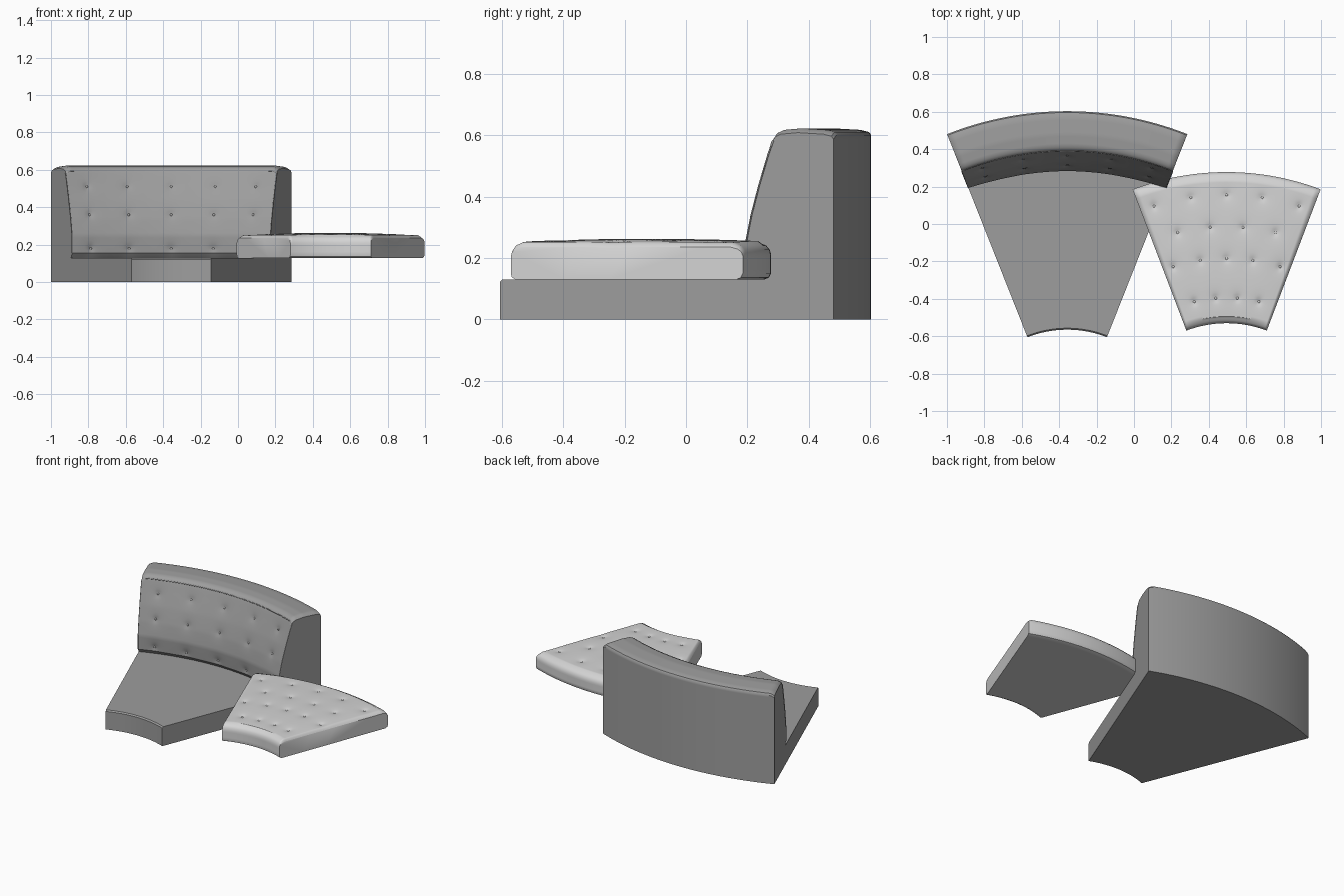
import bpy
import bmesh
import math
from mathutils import Matrix, Vector

cube = bpy.data.objects.get("Cube")
if cube:
    bpy.data.objects.remove(cube, do_unlink=True)


def material(name, value):
    mat = bpy.data.materials.new(name)
    mat.use_nodes = True
    color = (value, value, value, 1)
    mat.diffuse_color = color
    mat.node_tree.nodes["Principled BSDF"].inputs["Base Color"].default_value = color
    return mat


frame_grey = material("mid grey upholstery", 0.34)
cushion_grey = material("light grey upholstery", 0.66)


def polar(center, r, angle, z):
    return Vector((center[0] + r * math.sin(angle), center[1] + r * math.cos(angle), z))


def resample(points, step):
    """Split the long edges of a closed profile."""
    out = []
    for p, q in zip(points, points[1:] + points[:1]):
        count = max(1, round(math.dist(p, q) / step))
        for i in range(count):
            t = i / count
            out.append((p[0] + (q[0] - p[0]) * t, p[1] + (q[1] - p[1]) * t))
    return out


def finish(name, bm, mat):
    bmesh.ops.recalc_face_normals(bm, faces=bm.faces)
    mesh = bpy.data.meshes.new(name)
    bm.to_mesh(mesh)
    bm.free()
    obj = bpy.data.objects.new(name, mesh)
    bpy.context.collection.objects.link(obj)
    mesh.materials.append(mat)
    bpy.ops.object.select_all(action='DESELECT')
    obj.select_set(True)
    bpy.context.view_layer.objects.active = obj
    bpy.ops.object.shade_smooth_by_angle(angle=math.radians(35))
    return obj


def sweep(name, profile, center, half, mat, deform=None, segments=120):
    """Sweep a closed (radius, height) profile around a vertical axis."""
    bm = bmesh.new()
    rings = []
    for i in range(segments + 1):
        u = math.sin((i / segments - 0.5) * math.pi)
        ring = []
        for r, z in profile:
            if deform:
                r, z = deform(u, r, z)
            ring.append(bm.verts.new(polar(center, r, u * half, z)))
        rings.append(ring)
    n = len(profile)
    for a, b in zip(rings, rings[1:]):
        for j in range(n):
            k = (j + 1) % n
            bm.faces.new((a[j], a[k], b[k], b[j]))
    bm.faces.new(rings[0])
    bm.faces.new(rings[-1])
    return finish(name, bm, mat)


def dimple(d):
    return 0.004 * math.exp(-(d / 0.045) ** 2) + 0.007 * math.exp(-(d / 0.016) ** 2)


def buttons(name, spots, mat):
    """Small flattened buttons, each given as a position and a facing."""
    bm = bmesh.new()
    for pos, normal in spots:
        turn = normal.to_track_quat('Z', 'Y').to_matrix().to_4x4()
        place = Matrix.Translation(pos) @ turn @ Matrix.Diagonal((1, 1, 0.4, 1))
        bmesh.ops.create_uvsphere(bm, u_segments=10, v_segments=6, radius=0.007, matrix=place)
    return finish(name, bm, mat)


# Curved base plinth
BASE_AXIS = (-0.357, -1.142)
BASE_HALF = math.radians(21.6)
base_profile = [(0.577, 0), (0.577, 0.122), (0.585, 0.13), (1.745, 0.13), (1.745, 0)]
sweep("base_plinth", base_profile, BASE_AXIS, BASE_HALF, frame_grey, segments=48)

# Tufted backrest
front = [(1.455, 0.13), (1.436, 0.155), (1.436, 0.25), (1.455, 0.34), (1.483, 0.44),
         (1.515, 0.54), (1.532, 0.595)]
crown = [(1.54, 0.608), (1.56, 0.617), (1.62, 0.622), (1.71, 0.617), (1.738, 0.61),
         (1.745, 0.6), (1.745, 0.13)]
BACK_TUFTS = [(math.radians(a), z) for z in (0.18, 0.36, 0.51) for a in (-17.4, -9, 0, 9, 17.4)]


def front_radius(z):
    for (r1, z1), (r2, z2) in zip(front, front[1:]):
        if z <= z2:
            return r1 + (r2 - r1) * (z - z1) / (z2 - z1)
    return front[-1][0]


def bulge(u, z):
    return 0.014 * (1 - u ** 4) * max(0, math.sin((z - 0.1) / 0.5 * math.pi))


def shape_back(u, r, z):
    if 0.131 < z < 0.594 and r < 1.54 and abs(r - front_radius(z)) < 0.002:
        a = u * BASE_HALF
        r += sum(dimple(math.hypot((a - ta) * 1.47, z - tz)) for ta, tz in BACK_TUFTS)
        r -= bulge(u, z)
    end = max(0, (abs(u) - 0.94) / 0.06)
    if z > 0.59:
        z -= 0.014 * end ** 2
    return r, z


sweep("backrest", resample(front + crown, 0.013), BASE_AXIS, BASE_HALF, frame_grey, shape_back)
spots = []
for a, z in BACK_TUFTS:
    r = front_radius(z) - bulge(a / BASE_HALF, z) + 0.009
    spots.append((polar(BASE_AXIS, r, a, z), Vector((-math.sin(a), -math.cos(a), 0.25))))
buttons("backrest_buttons", spots, frame_grey)

# Piping around the backrest front
path = [polar(BASE_AXIS, r + 0.002, -BASE_HALF, z) for r, z in front[1:-1]]
for i in range(41):
    u = i / 20 - 1
    r, z = shape_back(u, *front[-1])
    path.append(polar(BASE_AXIS, r + 0.001, u * BASE_HALF, z))
path += [polar(BASE_AXIS, r + 0.002, BASE_HALF, z) for r, z in reversed(front[1:-1])]
curve = bpy.data.curves.new("backrest_piping", 'CURVE')
curve.dimensions = '3D'
curve.bevel_depth = 0.003
curve.bevel_resolution = 1
spline = curve.splines.new('POLY')
spline.points.add(len(path) - 1)
for point, co in zip(spline.points, path):
    point.co = (*co, 1)
curve.materials.append(frame_grey)
bpy.context.collection.objects.link(bpy.data.objects.new("backrest_piping", curve))

# Loose tufted seat cushion
SEAT_AXIS = (0.495, -1.1345)
SEAT_HALF = math.radians(20.85)
seat_profile = [(0.62, 0.13), (0.607, 0.137), (0.604, 0.15), (0.604, 0.21), (0.608, 0.227),
                (0.618, 0.241), (0.64, 0.25), (1.37, 0.25), (1.395, 0.241), (1.407, 0.227),
                (1.412, 0.21), (1.412, 0.15), (1.405, 0.136), (1.39, 0.13)]
SEAT_TUFTS = []
for row, r in enumerate((1.29, 1.12, 0.95, 0.74)):
    for a in ((-17.5, -8.5, 0, 8.5, 17.5), (-13.5, -4.5, 4.5, 13.5))[row % 2]:
        SEAT_TUFTS.append((math.radians(a), r))


def dome(u, r):
    return 0.012 * (1 - u ** 4) * math.sin((r - 0.604) / 0.808 * math.pi) ** 0.5


def shape_seat(u, r, z):
    end = max(0, (abs(u) - 0.94) / 0.06)
    if z > 0.249:
        a = u * SEAT_HALF
        z += dome(u, r)
        z -= sum(dimple(math.hypot((a - ta) * r, r - tr)) for ta, tr in SEAT_TUFTS)
    if z > 0.2:
        z -= 0.015 * end ** 2 * (z - 0.2) / 0.05
    return r, z


sweep("seat_cushion", resample(seat_profile, 0.013), SEAT_AXIS, SEAT_HALF, cushion_grey, shape_seat)
spots = [(polar(SEAT_AXIS, r, a, 0.241 + dome(a / SEAT_HALF, r)), Vector((0, 0, 1)))
         for a, r in SEAT_TUFTS]
buttons("seat_buttons", spots, cushion_grey)
